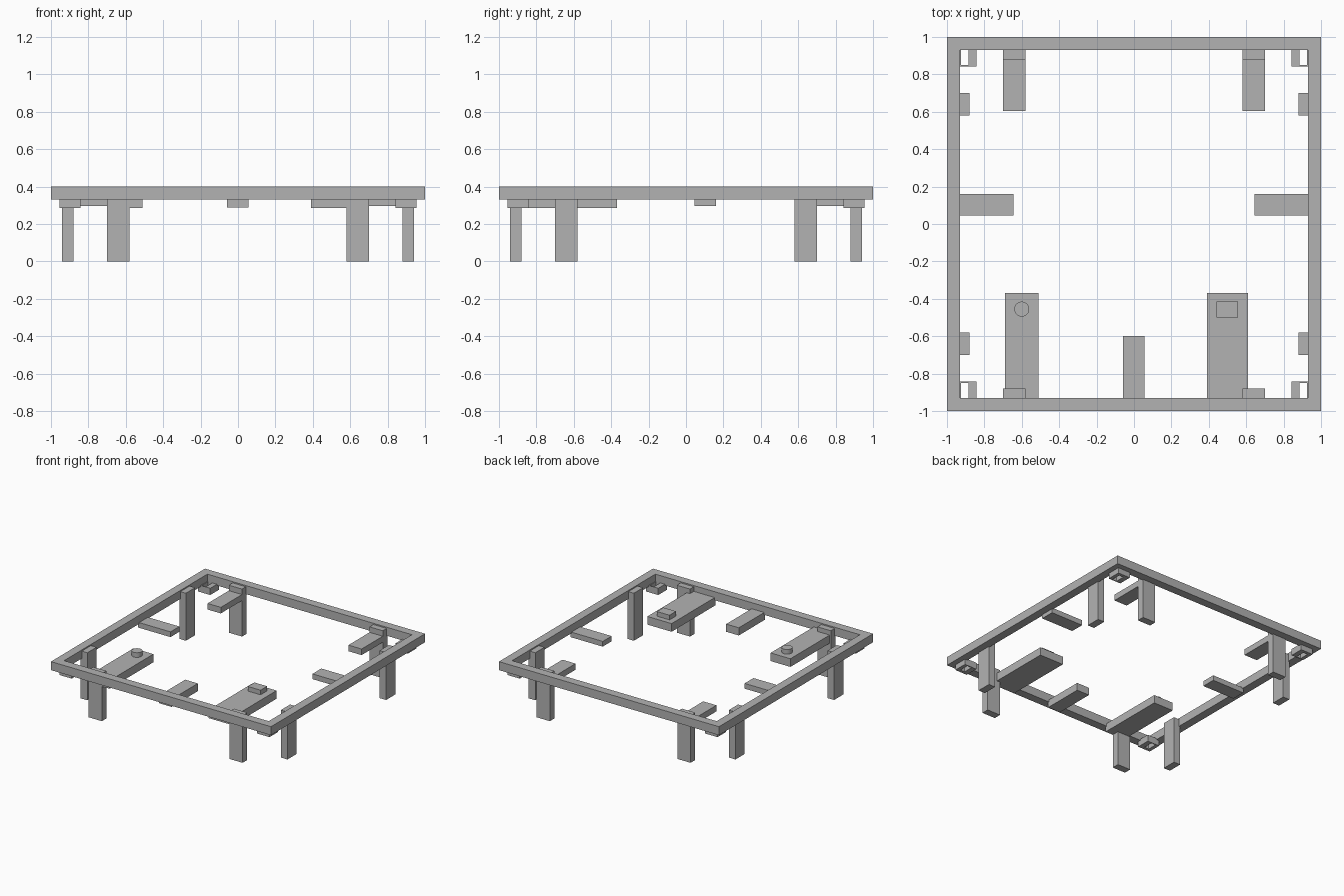
import bpy
import bmesh

cube = bpy.data.objects.get("Cube")
if cube:
    bpy.data.objects.remove(cube, do_unlink=True)

grey = bpy.data.materials.new("plain_grey")
grey.use_nodes = True
colour = (0.45, 0.45, 0.45, 1)
grey.diffuse_color = colour
grey.node_tree.nodes["Principled BSDF"].inputs["Base Color"].default_value = colour


def finish(name, bm):
    mesh = bpy.data.meshes.new(name)
    bm.to_mesh(mesh)
    bm.free()
    mesh.materials.append(grey)
    obj = bpy.data.objects.new(name, mesh)
    bpy.context.collection.objects.link(obj)
    return obj


def add_box(bm, x, y, z):
    """Add a box given its (low, high) range on each axis."""
    verts = bmesh.ops.create_cube(bm, size=1)["verts"]
    for v in verts:
        for axis, (low, high) in enumerate((x, y, z)):
            v.co[axis] = (low + high) / 2 + v.co[axis] * abs(high - low)


def box(name, x, y, z):
    bm = bmesh.new()
    add_box(bm, x, y, z)
    return finish(name, bm)


def span(sign, low, high):
    return tuple(sorted((sign * low, sign * high)))


def ring(name, outer, inner, low, high):
    """Square frame with mitred corners, from a swept rectangle."""
    bm = bmesh.new()
    loops = []
    for size, z in ((outer, low), (outer, high), (inner, high), (inner, low)):
        loops.append([bm.verts.new((sx * size, sy * size, z))
                      for sx, sy in ((-1, -1), (1, -1), (1, 1), (-1, 1))])
    for a, b in zip(loops, loops[1:] + loops[:1]):
        for i in range(4):
            j = (i + 1) % 4
            bm.faces.new((a[i], a[j], b[j], b[i]))
    bmesh.ops.recalc_face_normals(bm, faces=bm.faces)
    return finish(name, bm)


# Top rim
ring("rim", 1.0, 0.93, 0.33, 0.40)

sides = ((-1, "right"), (1, "left"))
ends = ((-1, "front"), (1, "back"))
leg_z = (0, 0.39)

for sx, side in sides:
    for sy, end in ends:
        # Two legs near each corner
        box(f"{end}_{side}_end_leg", span(sx, 0.58, 0.70), span(sy, 0.88, 0.94), leg_z)
        box(f"{end}_{side}_side_leg", span(sx, 0.88, 0.94), span(sy, 0.58, 0.70), leg_z)

        # Slotted corner bracket
        bm = bmesh.new()
        z = (0.285, 0.34)
        add_box(bm, span(sx, 0.843, 0.885), span(sy, 0.843, 0.955), z)
        add_box(bm, span(sx, 0.925, 0.955), span(sy, 0.843, 0.955), z)
        add_box(bm, span(sx, 0.885, 0.925), span(sy, 0.843, 0.85), z)
        add_box(bm, span(sx, 0.885, 0.925), span(sy, 0.93, 0.955), z)
        finish(f"{end}_{side}_corner_bracket", bm)

    # Side and back shelves
    box(f"{side}_side_shelf", span(sx, 0.645, 0.94), (0.045, 0.16), (0.297, 0.34))
    box(f"back_{side}_shelf", span(sx, 0.58, 0.70), (0.605, 0.94), (0.295, 0.345))

# Front shelves
box("front_right_shelf", (-0.69, -0.51), (-0.94, -0.37), (0.285, 0.352))
box("front_left_shelf", (0.39, 0.61), (-0.94, -0.37), (0.285, 0.352))
box("front_middle_shelf", (-0.06, 0.055), (-0.94, -0.60), (0.287, 0.35))

# Block and round knob on the front shelves
box("shelf_block", (0.44, 0.555), (-0.50, -0.415), (0.352, 0.39))
bm = bmesh.new()
bmesh.ops.create_cone(bm, cap_ends=True, segments=32, radius1=0.04, radius2=0.04, depth=0.038)
bmesh.ops.translate(bm, verts=bm.verts, vec=(-0.60, -0.455, 0.371))
knob = finish("shelf_knob", bm)
bpy.context.view_layer.objects.active = knob
knob.select_set(True)
bpy.ops.object.shade_smooth_by_angle()
